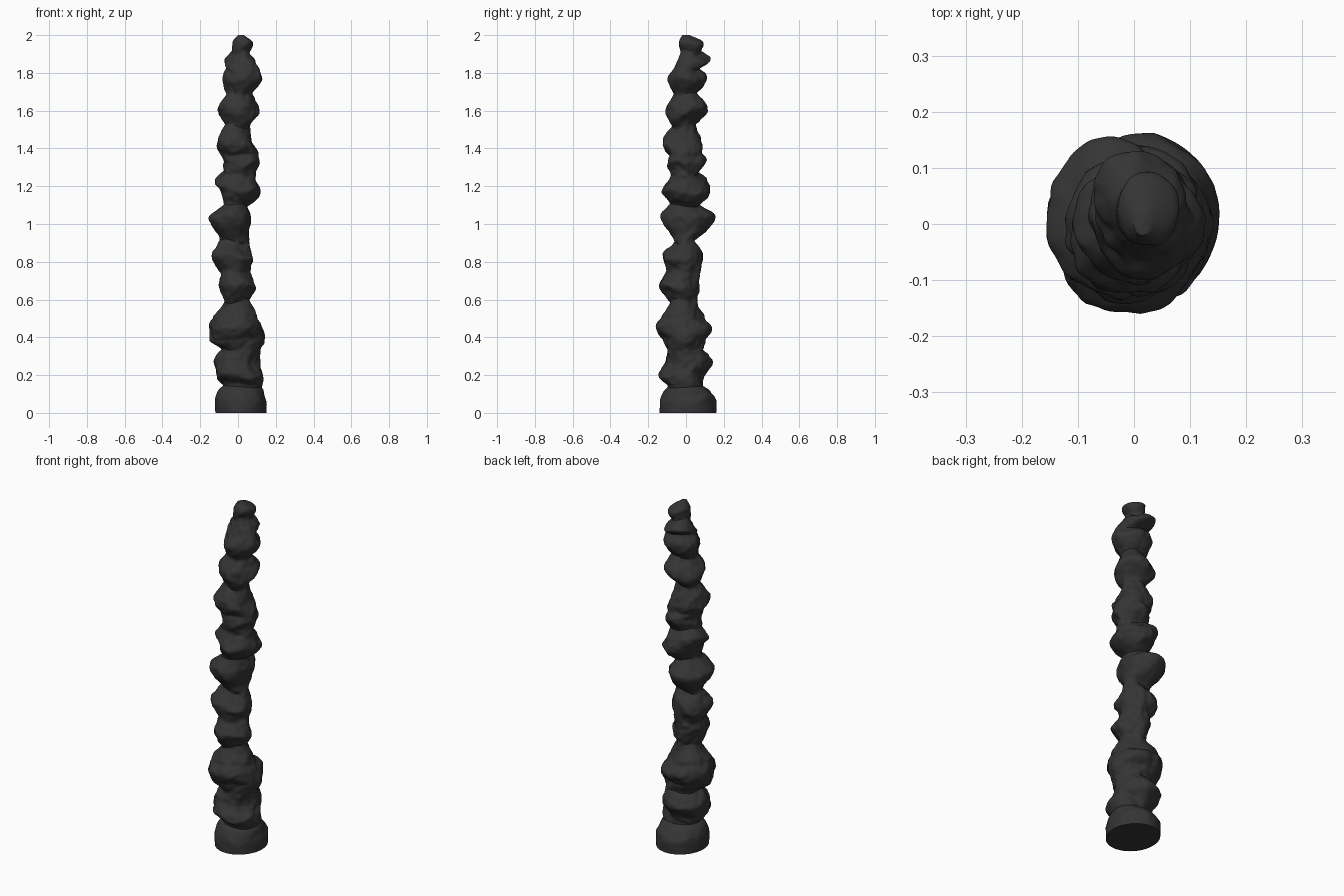
import bpy
import bmesh
import math
from mathutils import Vector, noise

SIDES = 80
STEPS = 10

# Cross-sections in hundredths: height, left edge, right edge, front edge, back edge
BASE = [
    (0, -12, 15, -14, 16), (6, -12, 15, -14, 16), (11, -11, 14, -12, 13),
    (15, -7, 11, -8, 8), (16, -3, 5, -4, 4),
]
COLUMN = [
    (10, -7, 11, -8, 9), (15, -8, 13, -10, 9), (20, -11, 13, -14, 9),
    (27, -13, 11, -11, 14), (33, -9, 11, -10, 9), (39, -15, 14, -12, 10),
    (45, -15, 13, -16, 14), (50, -13, 10, -13, 10), (59, -7, 6, -8, 5),
    (67, -10, 9, -14, 7), (74, -9, 6, -10, 7), (83, -14, 8, -12, 9),
    (91, -9, 5, -6, 5), (103, -15, 7, -13, 15), (110, -7, 5, -8, 7),
    (117, -9, 12, -12, 13), (123, -12, 9, -9, 11), (127, -8, 9, -8, 7),
    (133, -7, 11, -10, 10), (137, -9, 11, -9, 8), (143, -11, 8, -13, 9),
    (152, -7, 6, -7, 5), (160, -11, 11, -10, 11), (169, -6, 7, -7, 6),
    (177, -8, 12, -9, 11), (183, -6, 10, -6, 7), (187, -7, 9, -4, 13),
    (191, -3, 7, -3, 8), (196, -3, 8, -4, 9), (200, 0, 3, -2, 2),
]


def make_material(name, rgb):
    mat = bpy.data.materials.new(name)
    mat.use_nodes = True
    color = (*rgb, 1.0)
    mat.diffuse_color = color
    shader = mat.node_tree.nodes["Principled BSDF"]
    shader.inputs["Base Color"].default_value = color
    shader.inputs["Roughness"].default_value = 0.9
    return mat


def spline(a, b, c, d, t):
    """Smooth curve value between b and c."""
    return b + 0.5 * t * (c - a + t * (2 * a - 5 * b + 4 * c - d
                                       + t * (3 * (b - c) + d - a)))


def puffed(a, b, c, d, t):
    """Curve between b and c with full, round bulges and tight necks."""
    quarter = t * math.pi / 2
    ease = math.sin(quarter) if abs(c) > abs(b) else 1 - math.cos(quarter)
    return 0.5 * (b + (c - b) * ease) + 0.5 * spline(a, b, c, d, t)


def resample(rows):
    """Add intermediate cross-sections between the given ones."""
    last = len(rows) - 1
    sections = []
    for i in range(last):
        keys = rows[max(i - 1, 0)], rows[i], rows[i + 1], rows[min(i + 2, last)]
        for step in range(STEPS):
            t = step / STEPS
            height = rows[i][0] + t * (rows[i + 1][0] - rows[i][0])
            edges = [puffed(*values, t) for values in list(zip(*keys))[1:]]
            sections.append([height / 100] + [e / 100 for e in edges])
    sections.append([value / 100 for value in rows[last]])
    return sections


def rock_point(section, angle, lowest, highest, rough):
    """Point on a cross-section, with slanted ledges and small lumps."""
    z, left, right, front, back = section
    out = Vector((math.cos(angle), math.sin(angle), 0))
    radius = Vector(((right - left) / 2, (back - front) / 2, 0))
    center = Vector(((right + left) / 2, (back + front) / 2, z))
    point = center + Vector((out.x * radius.x, out.y * radius.y, 0))
    fade = min(1, (z - lowest) * 12, (highest - z) * 12)
    lumps = noise.noise(point * 14) * 0.010 + noise.noise(point * 32) * 0.006
    crease = 0.004 - 0.016 * abs(noise.noise(point * 10 + Vector((3, 7, 5))))
    point += out * (lumps + crease) * rough * fade
    # Ledges slant one way and then the other around the column
    slant = math.sin(2 * angle) * math.sin(z * 9) * 0.012
    point.z += (slant + 0.012 * noise.noise(point * 8)) * rough * fade
    return point


def build_rock(name, rows, material, rough):
    sections = resample(rows)
    lowest, highest = sections[0][0], sections[-1][0]
    bm = bmesh.new()
    rings = []
    for section in sections:
        rings.append([
            bm.verts.new(rock_point(section, math.tau * k / SIDES,
                                    lowest, highest, rough))
            for k in range(SIDES)])
    for low, high in zip(rings, rings[1:]):
        for k in range(SIDES):
            n = (k + 1) % SIDES
            bm.faces.new((low[k], low[n], high[n], high[k]))
    bm.faces.new(list(reversed(rings[0])))
    bm.faces.new(rings[-1])
    mesh = bpy.data.meshes.new(name)
    bm.to_mesh(mesh)
    bm.free()
    mesh.materials.append(material)
    obj = bpy.data.objects.new(name, mesh)
    bpy.context.collection.objects.link(obj)
    bpy.ops.object.select_all(action="DESELECT")
    obj.select_set(True)
    bpy.context.view_layer.objects.active = obj
    bpy.ops.object.shade_smooth_by_angle(angle=math.radians(50))


default_cube = bpy.data.objects.get("Cube")
if default_cube:
    bpy.data.objects.remove(default_cube, do_unlink=True)

stone = make_material("dark stone", (0.035, 0.035, 0.035))

# Flat-bottomed foot, then the lumpy stacked column standing on it
build_rock("base_stone", BASE, stone, 0.6)
build_rock("rock_column", COLUMN, stone, 1.0)
